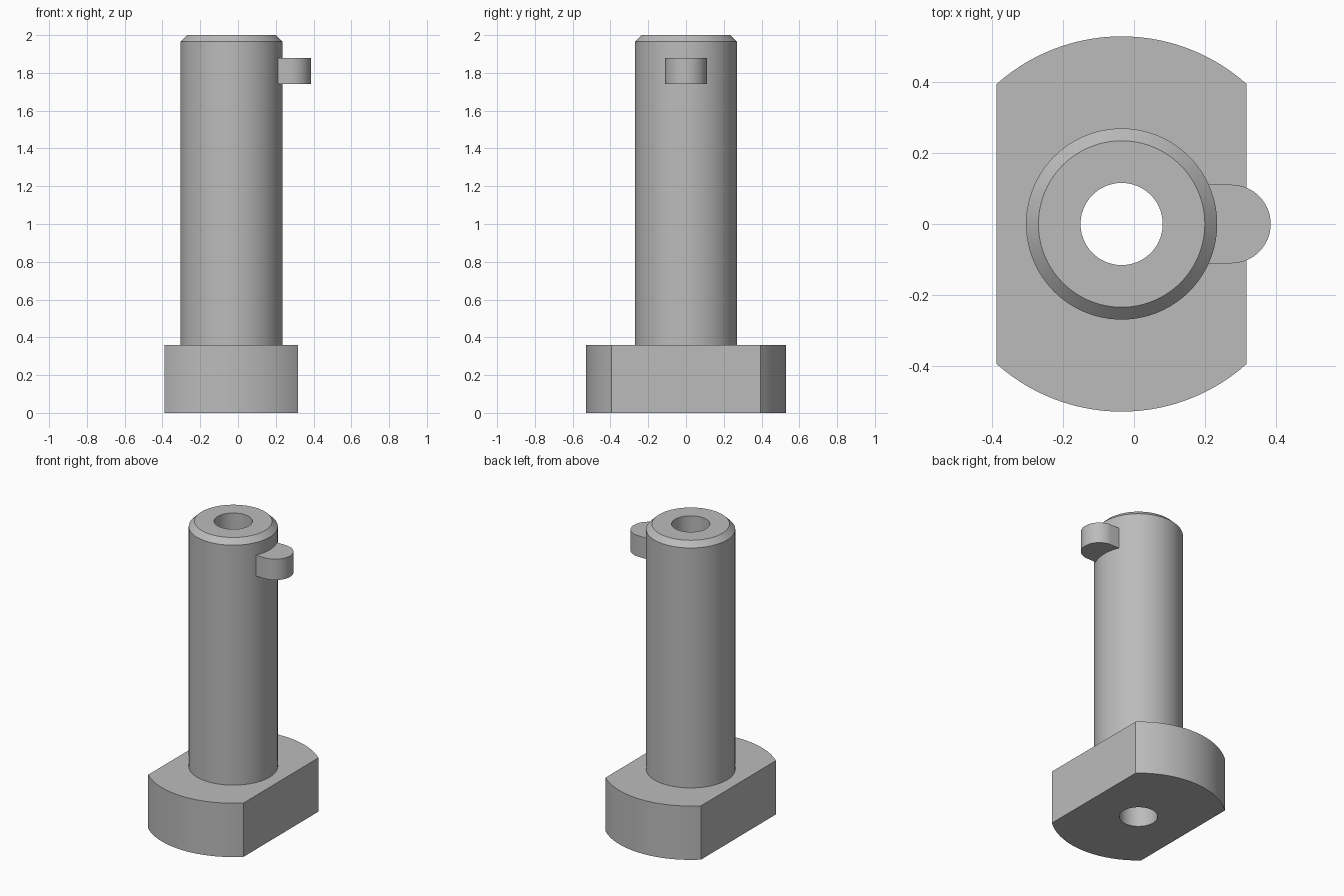
import bpy, bmesh
from math import pi, acos, cos, sin, radians

cube = bpy.data.objects.get("Cube")
if cube:
    bpy.data.objects.remove(cube)

AXIS_X = -0.035                      # the shaft axis sits left of centre
BORE, SHAFT, CHAMFER = 0.116, 0.27, 0.035
FLANGE, FLAT = 0.53, 0.353           # flange radius, half width across flats
FLANGE_TOP, TOP = 0.36, 2.0

grey = bpy.data.materials.new("plain_grey")
grey.use_nodes = True
colour = (0.5, 0.5, 0.5, 1)
grey.diffuse_color = colour
grey.node_tree.nodes["Principled BSDF"].inputs["Base Color"].default_value = colour


def finish(name, bm):
    """Turn a bmesh into a shaded object."""
    bmesh.ops.recalc_face_normals(bm, faces=bm.faces)
    mesh = bpy.data.meshes.new(name)
    bm.to_mesh(mesh)
    bm.free()
    obj = bpy.data.objects.new(name, mesh)
    bpy.context.collection.objects.link(obj)
    mesh.materials.append(grey)
    bpy.ops.object.select_all(action='DESELECT')
    obj.select_set(True)
    bpy.context.view_layer.objects.active = obj
    bpy.ops.object.shade_smooth_by_angle(angle=radians(30))
    return obj


# Angles around the axis, with steps landing exactly on the flange corners
corner = acos(FLAT / FLANGE)
limits = [-corner, corner, pi - corner, pi + corner, 2 * pi - corner]
STEPS = 28
angles = [a + (b - a) * i / STEPS
          for a, b in zip(limits, limits[1:]) for i in range(STEPS)]


def flange_radius(a):
    return min(FLANGE, FLAT / max(abs(cos(a)), 1e-6))


def circle(r):
    return lambda a: r


# Hollow shaft with its two-flat flange, lofted as one closed skin
profile = [
    (circle(BORE), 0),
    (flange_radius, 0),
    (flange_radius, FLANGE_TOP),
    (circle(SHAFT), FLANGE_TOP),
    (circle(SHAFT), TOP - CHAMFER),
    (circle(SHAFT - CHAMFER), TOP),
    (circle(BORE), TOP),
]
bm = bmesh.new()
rings = [[bm.verts.new((AXIS_X + r(a) * cos(a), r(a) * sin(a), z)) for a in angles]
         for r, z in profile]
n = len(angles)
for lower, upper in zip(rings, rings[1:] + rings[:1]):
    for i in range(n):
        j = (i + 1) % n
        bm.faces.new((lower[i], lower[j], upper[j], upper[i]))
finish("flanged_shaft", bm)

# Round-ended key, set into the shaft wall
KEY_R, KEY_X, KEY_ROOT = 0.111, 0.275, 0.15
KEY_BOTTOM, KEY_HEIGHT = 1.74, 0.14
outline = [(KEY_ROOT, -KEY_R)]
outline += [(KEY_X + KEY_R * cos(t), KEY_R * sin(t))
            for t in (-pi / 2 + pi * i / 32 for i in range(33))]
outline.append((KEY_ROOT, KEY_R))
bm = bmesh.new()
face = bm.faces.new([bm.verts.new((x, y, KEY_BOTTOM)) for x, y in outline])
top = bmesh.ops.extrude_face_region(bm, geom=[face], use_keep_orig=True)["geom"]
bmesh.ops.translate(bm, vec=(0, 0, KEY_HEIGHT),
                    verts=[v for v in top if isinstance(v, bmesh.types.BMVert)])
finish("round_ended_key", bm)
